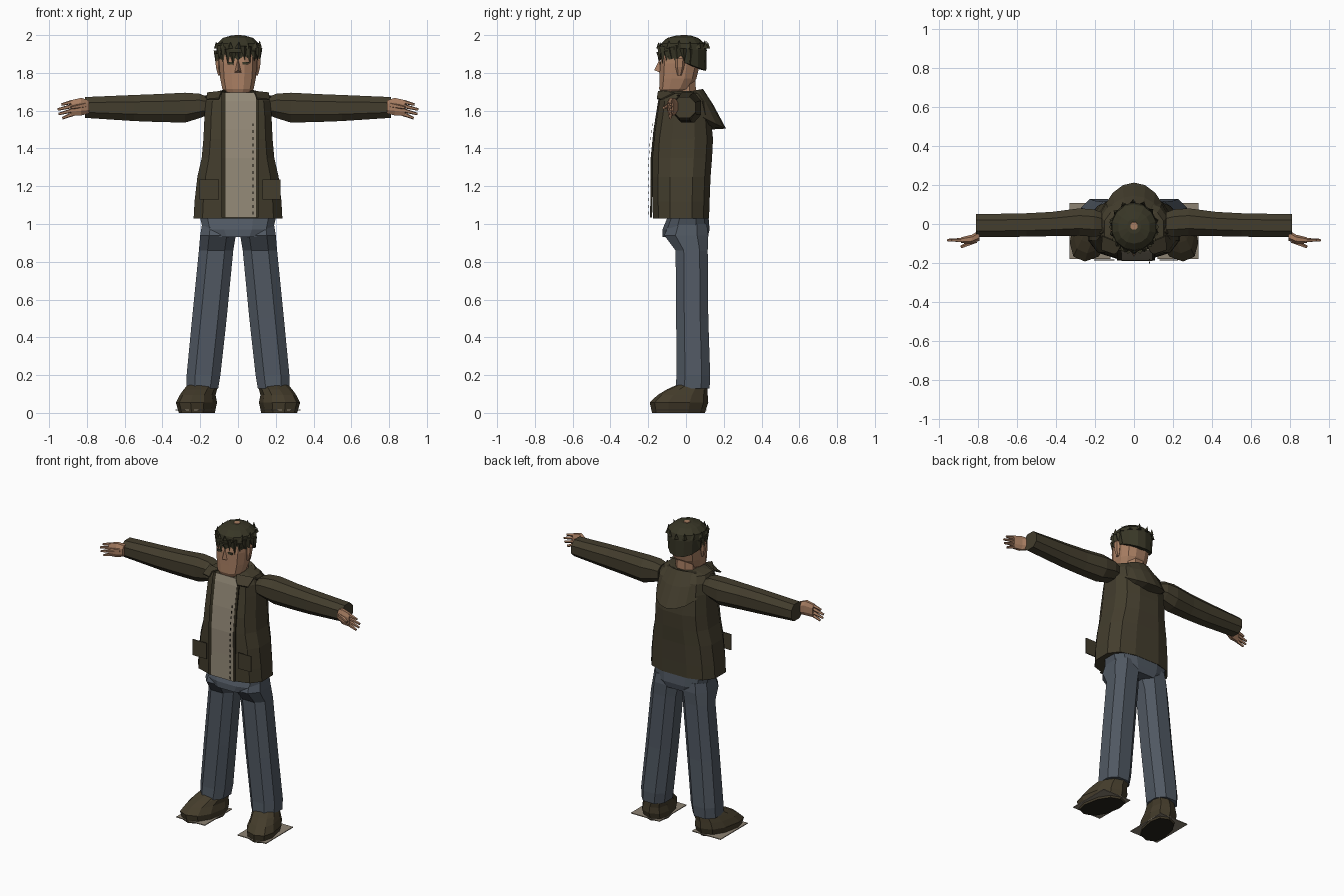
import bpy, bmesh, math, random
from mathutils import Vector

if "Cube" in bpy.data.objects:
    bpy.data.objects.remove(bpy.data.objects["Cube"])

random.seed(4)


def colour(name, r, g, b):
    m = bpy.data.materials.new(name)
    m.diffuse_color = [((c / 255 + 0.055) / 1.055) ** 2.4 for c in (r, g, b)] + [1]
    m.use_nodes = True
    m.node_tree.nodes["Principled BSDF"].inputs["Base Color"].default_value = m.diffuse_color
    return m


JACKET = colour("jacket_olive", 67, 61, 45)
TRIM = colour("jacket_trim", 52, 47, 34)
SHIRT = colour("shirt_beige", 148, 138, 120)
JEANS = colour("jeans_blue", 80, 88, 98)
SKIN = colour("skin", 168, 126, 98)
HAIR = colour("hair_dark", 56, 54, 38)
SHOE = colour("shoe_brown", 68, 60, 43)
SOLE = colour("sole_dark", 38, 34, 26)
WELT = colour("welt_grey", 140, 130, 114)


def make(name, verts, faces, mat, mirror=False, solid=0):
    me = bpy.data.meshes.new(name)
    me.from_pydata([tuple(v) for v in verts], [], faces)
    bm = bmesh.new()
    bm.from_mesh(me)
    bmesh.ops.recalc_face_normals(bm, faces=bm.faces)
    bm.to_mesh(me)
    bm.free()
    me.materials.append(mat)
    ob = bpy.data.objects.new(name, me)
    bpy.context.collection.objects.link(ob)
    if solid:
        ob.modifiers.new("thickness", 'SOLIDIFY').thickness = solid
    if mirror:
        ob.modifiers.new("mirror", 'MIRROR').use_mirror_merge = False
    return ob


def loft(name, secs, mat, n=8, axis='z', p=0.85, mirror=False, warp=None):
    """Skin of rounded rings; each section is (t, a0, a1, b0, b1) along the axis."""
    unit = []
    for i in range(n):
        t = 2 * math.pi * (i + 0.5) / n
        unit.append([math.copysign(abs(f(t)) ** p, f(t)) for f in (math.cos, math.sin)])
    ma, mb = (max(u[k] for u in unit) for k in (0, 1))
    verts = []
    for t, a0, a1, b0, b1 in secs:
        for u, w in unit:
            a = (a0 + a1) / 2 + u / ma * (a1 - a0) / 2
            b = (b0 + b1) / 2 + w / mb * (b1 - b0) / 2
            v = Vector((a, b, t)) if axis == 'z' else Vector((t, a, b))
            verts.append(warp(v) if warp else v)
    faces = [(s * n + i, s * n + (i + 1) % n, (s + 1) * n + (i + 1) % n, (s + 1) * n + i)
             for s in range(len(secs) - 1) for i in range(n)]
    faces += [tuple(range(n)), tuple(range(len(verts) - n, len(verts)))]
    return make(name, verts, faces, mat, mirror)


def strip(name, rows, mat, solid=0.008, mirror=False):
    """Upright plate from rows of (z, x0, x1, y)."""
    verts = [(x, y, z) for z, x0, x1, y in rows for x in (x0, x1)]
    faces = [(2 * i, 2 * i + 1, 2 * i + 3, 2 * i + 2) for i in range(len(rows) - 1)]
    return make(name, verts, faces, mat, mirror, solid)


def finger(name, p0, p1, r0, r1):
    p0, p1 = Vector(p0), Vector(p1)
    q = (p1 - p0).to_track_quat('Z', 'Y')
    verts = [p + q @ Vector((r * math.cos(a * math.pi / 2.5), r * math.sin(a * math.pi / 2.5), 0))
             for p, r in ((p0, r0), (p1, r1)) for a in range(5)]
    faces = [(i, (i + 1) % 5, 5 + (i + 1) % 5, 5 + i) for i in range(5)]
    make(name, verts, faces + [tuple(range(5)), tuple(range(5, 10))], SKIN, mirror=True)


# Shoes with toes turned outwards, dark undersides and flat welts
shoe = loft("shoe", [(0.0, .125, .295, -.18, .1), (.055, .115, .31, -.192, .118),
                     (.095, .125, .295, -.15, .115), (.125, .12, .28, -.1, .115),
                     (.152, .115, .265, -.04, .11)], SHOE, n=10, mirror=True,
            warp=lambda v: Vector((v.x - 0.2 * v.y, v.y, v.z)))
shoe.data.materials.append(SOLE)
for f in shoe.data.polygons:
    if f.normal.z < -0.9:
        f.material_index = 1
make("shoe_welt", [(.12, -.178, .012), (.33, -.178, .012), (.33, .108, .012), (.12, .108, .012)],
     [(0, 1, 2, 3)], WELT, mirror=True, solid=0.005)

# Jeans
loft("trouser_leg", [(.13, .105, .272, -.055, .125), (.2, .093, .272, -.05, .128),
                     (.5, .06, .243, -.052, .118), (.86, .025, .207, -.055, .115),
                     (.94, .012, .2, -.115, .118), (1.0, .01, .19, -.09, .11)],
     JEANS, n=8, p=.8, mirror=True)
loft("trouser_hips", [(.93, -.15, .15, -.125, .115), (.97, -.185, .185, -.125, .125),
                      (1.03, -.2, .2, -.1, .12), (1.06, -.2, .2, -.1, .11)], JEANS, n=12, p=.7)

# Jacket body
loft("jacket_body", [(1.03, -.235, .235, -.175, .122), (1.12, -.23, .23, -.178, .125),
                     (1.25, -.215, .215, -.178, .13), (1.35, -.192, .192, -.178, .138),
                     (1.45, -.183, .183, -.172, .143), (1.58, -.177, .177, -.15, .13),
                     (1.65, -.17, .17, -.138, .11), (1.69, -.15, .15, -.125, .08),
                     (1.705, -.09, .09, -.085, .06)], JACKET, n=12, p=.72)

# Shirt showing in the open front, bordered by plackets
front = [(1.035, -.19), (1.2, -.188), (1.35, -.187), (1.5, -.172), (1.65, -.148), (1.695, -.135)]
strip("shirt_front", [(z, -.065, .095, y) for z, y in front], SHIRT)
strip("left_placket", [(z, -.088, -.065, y + .002) for z, y in front], TRIM)
strip("right_placket", [(z, .095, .108, y + .002) for z, y in front], TRIM)
for i in range(14):
    z = 1.05 + i * .036
    strip("zip_tooth", [(z, .078, .083, -.198 + max(0, i - 8) * .004),
                        (z + .015, .078, .083, -.198 + max(0, i - 8) * .004)], TRIM, .003)

# Flat patch pockets with flaps
for x0, x1, tag in ((-.205, -.1, "left"), (.13, .225, "right")):
    strip(tag + "_pocket", [(1.13, x0, x1, -.181), (1.235, x0, x1, -.181)], JACKET, .006)
    strip(tag + "_pocket_flap", [(1.2, x0, x1, -.187), (1.235, x0, x1, -.185)], TRIM, .004)

# Collar and hood hanging down the back
rows = [(.075, .05, 1.70), (.12, .09, 1.715), (.165, .145, 1.63),
        (.175, .212, 1.505), (.16, .125, 1.5)]
verts, m = [], 11
for rx, yb, z in rows:
    for i in range(m):
        a = math.radians(-95 + 190 * i / (m - 1))
        k = max(0, math.cos(a))
        verts.append((rx * math.sin(a), -.03 + (yb + .03) * math.cos(a), 1.68 + (z - 1.68) * k ** .6))
make("hood", verts, [(r * m + i, r * m + i + 1, (r + 1) * m + i + 1, (r + 1) * m + i)
                     for r in range(len(rows) - 1) for i in range(m - 1)], JACKET, solid=.008)
make("collar_lapel", [(.06, -.1, 1.70), (.16, -.06, 1.69), (.165, -.13, 1.655), (.1, -.152, 1.66),
                      (.085, -.145, 1.698)], [(0, 1, 2, 3, 4)], JACKET, mirror=True, solid=.008)

# Sleeves
loft("sleeve", [(.165, -.06, .06, 1.575, 1.675), (.205, -.065, .075, 1.56, 1.69),
                (.28, -.06, .08, 1.537, 1.695), (.42, -.062, .062, 1.54, 1.688),
                (.55, -.065, .055, 1.545, 1.683), (.81, -.067, .05, 1.562, 1.672)],
     JACKET, n=8, axis='x', mirror=True)

# Hands
loft("palm", [(.79, -.085, -.03, 1.585, 1.655), (.83, -.1, -.055, 1.575, 1.668),
              (.885, -.098, -.068, 1.572, 1.655)], SKIN, n=8, axis='x', mirror=True)
for z0, x1, z1 in ((1.647, .935, 1.632), (1.625, .955, 1.606), (1.602, .95, 1.582), (1.582, .93, 1.56)):
    finger("finger", (.875, -.083, z0), (x1, -.083, z1), .012, .007)
finger("thumb", (.81, -.085, 1.63), (.885, -.118, 1.615), .015, .008)

# Head, neck, nose and ears
loft("neck", [(1.65, -.068, .068, -.075, .055), (1.76, -.062, .062, -.07, .05)], SKIN, n=8)
loft("head", [(1.683, -.055, .055, -.13, -.03), (1.715, -.083, .083, -.142, .02),
              (1.77, -.094, .094, -.14, .055), (1.85, -.1, .1, -.138, .075),
              (1.92, -.098, .098, -.125, .075), (1.96, -.07, .07, -.09, .05)], SKIN, n=12, p=.8)
make("nose", [(-.02, -.136, 1.80), (.02, -.136, 1.80), (0, -.138, 1.875), (0, -.168, 1.815)],
     [(0, 1, 3), (1, 2, 3), (2, 0, 3), (0, 2, 1)], SKIN)
loft("ear", [(1.785, .09, .105, -.045, -.025), (1.83, .09, .117, -.055, -.01),
             (1.875, .09, .12, -.055, -.005), (1.89, .09, .11, -.04, -.02)], SKIN, n=6, mirror=True)
strip("eye", [(1.845, .025, .055, -.1415), (1.858, .022, .058, -.1405)], HAIR, .006, mirror=True)

# Hair cap sloping down to the nape
loft("hair_cap", [(1.865, -.107, .107, -.135, .107), (1.92, -.114, .114, -.14, .11),
                  (1.955, -.112, .112, -.132, .1), (1.985, -.08, .08, -.1, .065),
                  (1.998, -.035, .035, -.05, .025)], HAIR, n=14, p=.95,
     warp=lambda v: v - Vector((0, 0, max(0, v.y + .03) * .4 if v.z < 1.9 else 0)))
loft("crown_spot", [(1.996, -.02, .02, -.03, .01), (2.0, -.018, .018, -.028, .008)], SKIN, n=8)


def lock(a, z0, z1, w, out):
    """Pointed tuft of hair lying against the head at angle a."""
    def at(b, r, z):
        return (r * .113 * math.sin(b), -.015 - r * .125 * math.cos(b), z)
    make("hair_lock", [at(a - w, 1, z0), at(a + w, 1, z0), at(a + w * .3, out, z1), at(a, out + .1, z0)],
         [(0, 1, 3), (1, 2, 3), (2, 0, 3), (0, 2, 1)], HAIR)


for i in range(15):
    lock(math.radians(-105 + 15 * i), random.uniform(1.9, 1.95), random.uniform(1.835, 1.875), .17, 1.04)
for i in range(14):
    lock(math.radians(i * 26), 1.93, random.uniform(1.955, 1.975), .15, 1.04)
